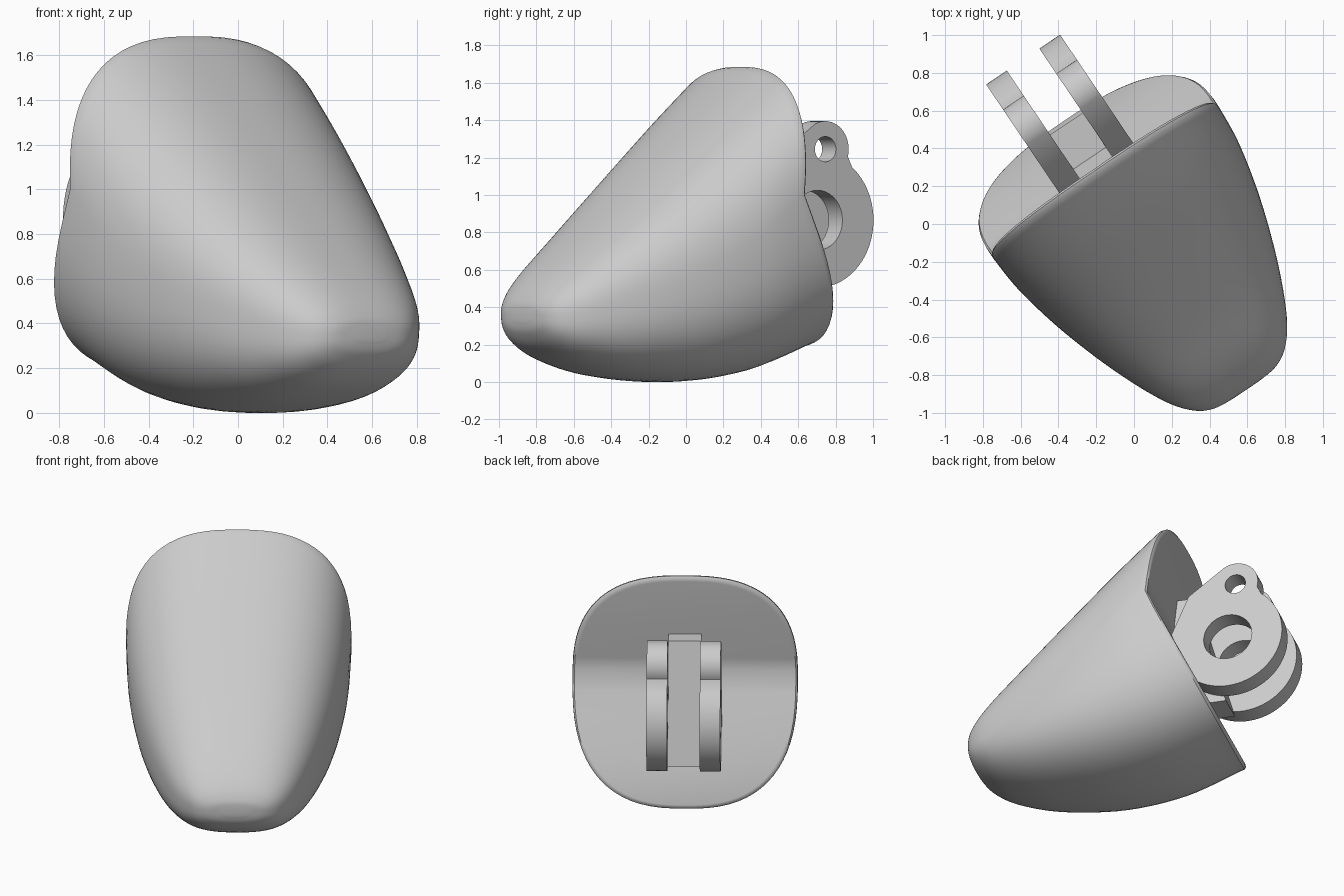
import bpy, bmesh
from math import sin, cos, pi, radians
from mathutils import Matrix

cube = bpy.data.objects.get("Cube")
if cube:
    bpy.data.objects.remove(cube)

TURN = Matrix.Rotation(radians(34), 4, "Z")  # whole model is turned in plan

grey = bpy.data.materials.new("light_grey")
grey.use_nodes = True
grey.diffuse_color = (0.6, 0.6, 0.6, 1)
grey.node_tree.nodes["Principled BSDF"].inputs["Base Color"].default_value = (0.6, 0.6, 0.6, 1)


def finish(ob, angle=40):
    ob.data.materials.clear()
    ob.data.materials.append(grey)
    bpy.ops.object.select_all(action="DESELECT")
    ob.select_set(True)
    bpy.context.view_layer.objects.active = ob
    bpy.ops.object.shade_smooth_by_angle(angle=radians(angle))


def spow(v, e):
    return abs(v) ** e * (1 if v > 0 else -1)


def catmull(a, b, c, d, t):
    return [0.5 * (2 * q + (r - p) * t + (2 * p - 5 * q + 4 * r - s) * t * t
                   + (3 * q - p - 3 * r + s) * t ** 3)
            for p, q, r, s in zip(a, b, c, d)]


# Shell sections: top depth, top height, bottom depth, bottom height, half width, back fold
sections = [
    (0.33, 1.68, 0.63, 0.18, 0.72, 0.21),
    (0.05, 1.44, 0.25, 0.05, 0.70, 0.10),
    (-0.30, 1.13, -0.15, 0.00, 0.63, 0.03),
    (-0.62, 0.85, -0.55, 0.03, 0.52, 0),
    (-0.88, 0.63, -0.82, 0.10, 0.40, 0),
    (-1.00, 0.51, -0.97, 0.18, 0.30, 0),
    (-1.05, 0.43, -1.04, 0.26, 0.20, 0),
    (-1.06, 0.38, -1.06, 0.32, 0.08, 0),
]
# Rounded rim around the back
rows = [(0.36, 1.65, 0.66, 0.215, 0.69, 0.21),
        (0.36, 1.67, 0.66, 0.20, 0.707, 0.21),
        (0.35, 1.685, 0.65, 0.185, 0.718, 0.21)]
STEPS = 6
for i in range(len(sections) - 1):
    quad = [sections[min(max(i + k, 0), len(sections) - 1)] for k in (-1, 0, 1, 2)]
    rows += [catmull(*quad, s / STEPS) for s in range(STEPS)]
rows.append(sections[-1])

N = 72
FOLD = 0.54
EXP = 2 / 2.6
bm = bmesh.new()
rings = []
for ut, zt, ub, zb, w, fold in rows:
    ring = []
    for i in range(N):
        a = 2 * pi * (i + 0.5) / N - pi / 2
        f = 0.5 + 0.5 * spow(sin(a), EXP)
        tent = min(f / FOLD, (1 - f) / (1 - FOLD))
        ring.append(bm.verts.new((w * spow(cos(a), EXP),
                                  ub + (ut - ub) * f - fold * tent,
                                  zb + (zt - zb) * f)))
    rings.append(ring)
for r, s in zip(rings, rings[1:]):
    for i in range(N):
        j = (i + 1) % N
        bm.faces.new((r[i], r[j], s[j], s[i]))
# Folded back and small nose cap, made of level strips
for ring in (rings[0], rings[-1]):
    for i in range(N // 2 - 1):
        bm.faces.new((ring[i], ring[i + 1], ring[N - 2 - i], ring[N - 1 - i]))
bmesh.ops.recalc_face_normals(bm, faces=bm.faces)
mesh = bpy.data.meshes.new("shell")
bm.to_mesh(mesh)
bm.free()
shell = bpy.data.objects.new("shell", mesh)
bpy.context.collection.objects.link(shell)
shell.matrix_world = TURN
finish(shell)


def arc(cx, cz, r, a0, a1, n):
    return [(cx + r * cos(radians(a0 + (a1 - a0) * k / n)),
             cz + r * sin(radians(a0 + (a1 - a0) * k / n))) for k in range(n + 1)]


# Maps a flat outline (depth, height) to an upright plate
UPRIGHT = Matrix(((0, 0, 1, 0), (1, 0, 0, 0), (0, 1, 0, 0), (0, 0, 0, 1)))


def plate(name, outlines, side, thickness):
    cu = bpy.data.curves.new(name, "CURVE")
    cu.dimensions = "2D"
    cu.fill_mode = "BOTH"
    cu.extrude = thickness / 2
    for pts in outlines:
        sp = cu.splines.new("POLY")
        sp.points.add(len(pts) - 1)
        for p, (u, z) in zip(sp.points, pts):
            p.co = (u, z, 0, 1)
        sp.use_cyclic_u = True
    ob = bpy.data.objects.new(name, cu)
    bpy.context.collection.objects.link(ob)
    ob.matrix_world = TURN @ UPRIGHT @ Matrix.Translation((0, 0, side))
    bpy.ops.object.select_all(action="DESELECT")
    ob.select_set(True)
    bpy.context.view_layer.objects.active = ob
    bpy.ops.object.convert(target="MESH")
    finish(bpy.context.view_layer.objects.active, 30)


# Pair of hinge lugs, each with a large and a small hole
outer = (arc(0.69, 0.865, 0.36, -135, 52, 40) + arc(0.74, 1.245, 0.15, -15, 120, 20)
         + [(0.43, 1.20), (0.30, 0.90)])
big_hole = arc(0.69, 0.865, 0.16, 0, 350, 35)
small_hole = arc(0.74, 1.245, 0.068, 0, 345, 23)
for name, side in (("left_lug", 0.17), ("right_lug", -0.17)):
    plate(name, [outer, big_hole, small_hole], side, 0.132)

# Web filling the gap between the lugs
plate("lug_web", [[(0.25, 1.26), (0.42, 1.26), (0.64, 0.475), (0.45, 0.475)]], 0, 0.21)
